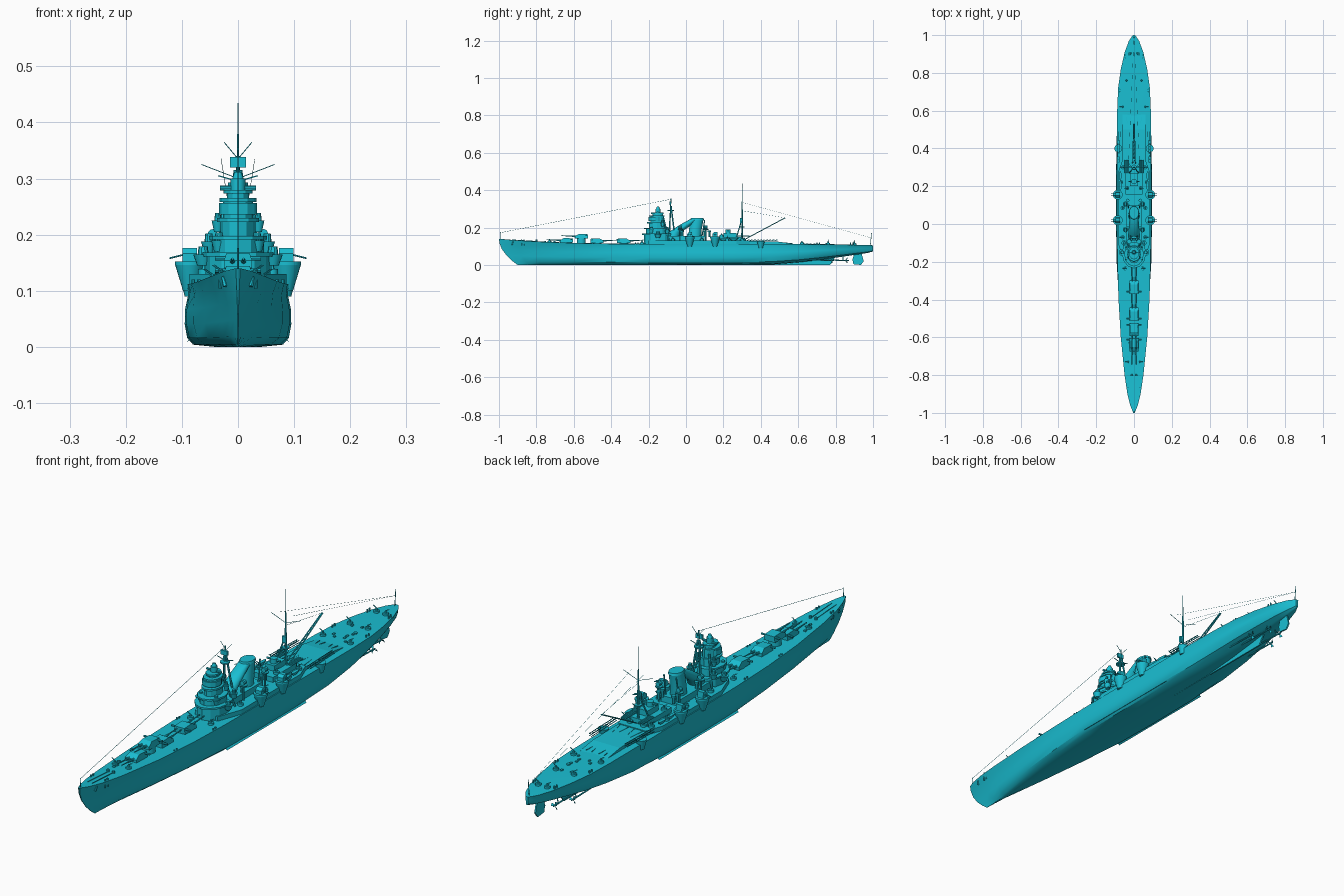
import bpy, bmesh, math, random
from mathutils import Vector

random.seed(4)
MAT = bpy.data.materials.new("teal")
MAT.diffuse_color = (0.01, 0.52, 0.65, 1)
SIDES = (-1, 1)


def mesh(name, verts, faces, smooth=False):
    me = bpy.data.meshes.new(name)
    me.from_pydata(verts, [], faces)
    bm = bmesh.new()
    bm.from_mesh(me)
    bmesh.ops.remove_doubles(bm, verts=bm.verts, dist=1e-6)
    bmesh.ops.recalc_face_normals(bm, faces=bm.faces)
    bm.to_mesh(me)
    bm.free()
    me.materials.append(MAT)
    ob = bpy.data.objects.new(name, me)
    bpy.context.collection.objects.link(ob)
    if smooth:
        bpy.context.view_layer.objects.active = ob
        ob.select_set(True)
        bpy.ops.object.shade_smooth_by_angle(angle=math.radians(35))
        ob.select_set(False)
    return ob


def loft(name, rings, smooth=False):
    n = len(rings[0])
    faces = [(i*n + j, i*n + (j+1) % n, (i+1)*n + (j+1) % n, (i+1)*n + j)
             for i in range(len(rings)-1) for j in range(n)]
    faces += [tuple(range(n)), tuple(range((len(rings)-1)*n, len(rings)*n))]
    return mesh(name, [p for r in rings for p in r], faces, smooth)


def box(name, x, y, z0, z1, w, l, taper=1.0):
    ring = lambda z, k: [(x+a*w/2*k, y+b*l/2*k, z) for a, b in ((-1, -1), (1, -1), (1, 1), (-1, 1))]
    return loft(name, [ring(z0, 1), ring(z1, taper)])


def oval(x, y, z, rx, ry, n=16):
    return [(x+rx*math.cos(2*math.pi*i/n), y+ry*math.sin(2*math.pi*i/n), z) for i in range(n)]


def drum(name, x, y, z0, z1, r0, r1=None, stretch=1.0, n=16):
    r1 = r0 if r1 is None else r1
    return loft(name, [oval(x, y, z0, r0, r0*stretch, n), oval(x, y, z1, r1, r1*stretch, n)], True)


def rod(name, p, q, r, r2=None, n=6):
    p, q = Vector(p), Vector(q)
    d = (q-p).normalized()
    u = d.orthogonal().normalized()
    v = d.cross(u)
    ring = lambda c, k: [c + k*(math.cos(2*math.pi*i/n)*u + math.sin(2*math.pi*i/n)*v) for i in range(n)]
    return loft(name, [ring(p, r), ring(q, r if r2 is None else r2)])


def slab(name, profile, x0, x1):
    return loft(name, [[(x, y, z) for y, z in profile] for x in (x0, x1)])


# Hull stations: y, keel z, deck z, deck half-width, waterline half-width, bottom half-width
stations = [(-1, .0, .14, .004, .001, .001), (-.96, .0, .136, .02, .007, .002),
            (-.9, .0, .131, .035, .016, .005), (-.8, .0, .125, .050, .031, .013),
            (-.6, .0, .117, .070, .058, .036), (-.4, .0, .113, .082, .079, .058),
            (-.2, .0, .112, .088, .092, .075), (0, .0, .112, .090, .095, .080),
            (.25, .0, .112, .090, .095, .078), (.45, .002, .112, .090, .092, .064),
            (.6, .014, .111, .089, .086, .046), (.72, .028, .110, .084, .076, .032),
            (.82, .042, .109, .070, .059, .022), (.91, .055, .107, .049, .040, .014),
            (.97, .064, .106, .027, .021, .008), (1, .072, .105, .006, .005, .003)]
rings = []
for y, zk, zd, wd, wm, wb in stations:
    h = zd - zk
    rake = .1*max(0, 1-(y+1)/.25)
    half = [(wb*.5, zk), (wb, zk+h*.035), (wb*.3+wm*.7, zk+h*.14), (wm, zk+h*.36),
            (wm*.85+wd*.15, zk+h*.6), (wm*.4+wd*.6-.003*(wm > .05), zk+h*.82), (wd, zd)]
    full = half + [(0, zd+wd*.02)] + [(-a, b) for a, b in reversed(half)]
    rings.append([(a, y + rake*(1-b/zd)**2, b) for a, b in full])
loft("hull", rings, True)

# Underwater fittings
slab("skeg", [(-.85, .0), (.77, .0), (.80, .045), (.4, .02), (-.85, .02)], -.003, .003)
slab("rudder", [(.895, .004), (.935, .0), (.95, .02), (.94, .058), (.90, .062), (.89, .03)], -.003, .003)
for s in SIDES:
    loft("bilge_keel", [[(s*.076, y, .018), (s*.078, y, .021), (s*.092, y, .008)] for y in (-.2, .3)])
    for x, y in ((.026, .86), (.05, .78)):
        rod("propeller_shaft", (s*x, y-.17, .028), (s*x, y, .024), .003)
        rod("shaft_strut", (s*x, y-.02, .025), (s*x*.7, y-.02, .06), .002)
        rod("propeller_hub", (s*x, y-.006, .024), (s*x, y+.012, .024), .005, .002, 8)
        for k in range(3):
            a = k*2*math.pi/3
            c, e = math.cos(a), math.sin(a)
            mesh("propeller_blade", [(s*x, y, .024), (s*x+.016*c-.006*e, y-.003, .024+.016*e+.006*c),
                                     (s*x+.016*c+.006*e, y+.004, .024+.016*e-.006*c)], [(0, 1, 2)])


# Main gun turrets; d is the firing direction along y
def turret(y, z, d):
    drum("barbette", 0, y, .105, z+.004, .024, n=20)
    prof = [(-.036, .003), (-.036, .026), (.012, .028), (.034, .016), (.034, .003)]
    loft("turret_house", [[(k*(.025 if j not in (1, 2) else .021), y+d*a, z+b)
                           for j, (a, b) in enumerate(prof)] for k in SIDES])
    rod("turret_rangefinder", (-.041, y-d*.027, z+.02), (.041, y-d*.027, z+.02), .004, n=8)
    for s in SIDES:
        rod("gun_sleeve", (s*.010, y+d*.025, z+.014), (s*.010, y+d*.05, z+.016), .005, .004, 8)
        rod("gun_barrel", (s*.010, y+d*.05, z+.016), (s*.010, y+d*.105, z+.019), .0028, .002, 8)


for y, z, d in ((-.64, .116, -1), (-.56, .138, -1), (-.475, .114, 1), (-.332, .114, 1)):
    turret(y, z, d)

# Midship deckhouses
loft("shelter_deck", [[(-w, -.2, z), (w, -.2, z), (.086, -.1, z), (.086, .27, z), (.06, .34, z),
                       (-.06, .34, z), (-.086, .27, z), (-.086, -.1, z)] for z, w in ((.105, .05), (.130, .05))])
box("funnel_deckhouse", 0, .0, .13, .155, .08, .2)
box("aft_deckhouse", 0, .23, .13, .15, .09, .15)
box("aft_control_house", 0, .235, .15, .172, .04, .07)
drum("aft_director", 0, .225, .172, .19, .014)
rod("aft_rangefinder", (-.03, .225, .183), (.03, .225, .183), .004)

# Bridge tower: stacked tiers y, z0, z1, half-width, half-length
for y, z0, z1, w, l in ((-.15, .112, .165, .058, .075), (-.155, .165, .195, .046, .06),
                        (-.155, .195, .227, .031, .043), (-.153, .227, .262, .027, .036),
                        (-.15, .262, .277, .02, .028)):
    loft("bridge_tier", [oval(0, y, z, w, l, 12) for z in (z0, z1)])
    loft("bridge_gallery", [oval(0, y-.004, z, w+.006, l+.006, 12) for z in (z1-.004, z1+.003)])
loft("compass_bridge", [oval(0, -.165, z, .034, .036, 12) for z in (.236, .256)])
drum("main_director", 0, -.15, .277, .3, .013)
rod("main_rangefinder", (-.032, -.15, .283), (.032, -.15, .283), .0045, n=8)
drum("director_cap", 0, -.15, .3, .312, .010, .006)
for s in SIDES:
    for x, y, z, r in ((.034, -.185, .19, .014), (.062, -.15, .165, .018), (.036, -.125, .225, .011),
                       (.052, -.10, .188, .014)):
        drum("bridge_wing", s*x, y, z-.02, z, r*.6, r)
        drum("bridge_wing_director", s*x, y, z, z+.014, r*.55, r*.45, n=10)
    rod("bridge_strut", (s*.05, -.09, .13), (s*.018, -.12, .25), .004)

# Funnel with two joined uptakes
loft("funnel_forward_uptake", [oval(0, y, z, rx, ry, 20) for y, z, rx, ry in
     ((-.075, .13, .03, .035), (-.055, .178, .03, .033), (.0, .215, .026, .032), (.045, .243, .023, .026))], True)
loft("funnel_main_uptake", [oval(0, y, z - (b-.045)*.0, rx, ry, 20) for y, z, rx, ry, b in
     ((.045, .13, .031, .035, 0), (.05, .19, .028, .034, 0), (.06, .245, .025, .034, 0))], True)
drum("funnel_cap", 0, .06, .241, .250, .027, .025, 1.35, 20)
for s in SIDES:
    rod("steam_pipe", (s*.03, .085, .15), (s*.027, .1, .24), .003)
    for y in (-.02, .1, .125):
        drum("vent", s*.033, y, .15, .175, .006, n=8)
        drum("vent_cowl", s*.033, y, .175, .183, .009, n=8)
    # Searchlight platforms beside the funnel
    for y in (-.03, .105):
        rod("searchlight_post", (s*.045, y, .13), (s*.045, y, .19), .004)
        drum("searchlight_platform", s*.045, y, .188, .192, .014)
        rod("searchlight", (s*.045, y-.009, .201), (s*.045, y+.009, .201), .009, n=10)

# Heavy anti-aircraft mounts on sponsons
for s in SIDES:
    for y in (.02, .155):
        drum("gun_sponson", s*.086, y, .10, .146, .012, .026, n=20)
        drum("sponson_rim", s*.086, y, .146, .152, .026, n=20)
        loft("secondary_shield", [[(s*.086+k*.013, y+a, .152+b) for a, b in
             ((-.014, 0), (-.014, .014), (-.004, .024), (.012, .024), (.014, 0))] for k in SIDES])
        for k in SIDES:
            rod("secondary_barrel", (s*.09, y+k*.005, .166), (s*.122, y+k*.005, .158), .0016)
    # Light anti-aircraft mounts
    for x, y, z in ((.06, -.07, .13), (.06, .085, .13), (.036, .19, .15), (.058, .3, .13), (.03, .31, .13),
                    (.068, .22, .13), (.045, -.235, .112), (.06, .62, .11), (.04, .76, .109), (.03, -.73, .12),
                    (.02, .9, .107)):
        drum("light_gun_tub", s*x, y, z, z+.009, .011, n=12)
        drum("light_gun_pedestal", s*x, y, z+.009, z+.018, .005, .003, n=8)
        for k in SIDES:
            rod("light_gun_barrel", (s*x+k*.002, y, z+.016), (s*(x+.014)+k*.002, y, z+.026), .001, n=4)
    # Ship's boats and torpedo tubes
    for y in (.2, .255):
        loft("boat", [oval(s*.073, y, z, r, r*3.6, 12) for z, r in ((.132, .003), (.139, .0065), (.144, .007))])
    for k in range(3):
        rod("torpedo_tube", (s*(.03+k*.008), .27, .155), (s*(.03+k*.008), .34, .155), .0035, n=8)

# Aircraft deck, catapults and handling rails
slab("aircraft_deck", [(.32, .105), (.32, .127), (.5, .124), (.58, .112), (.58, .105)], -.06, .06)
for s in SIDES:
    drum("catapult_base", s*.083, .4, .09, .128, .012, .021)
    for z in (.130, .139):
        for dx in (-.005, .005):
            rod("catapult_rail", (s*.083+dx, .325, z), (s*.078+dx, .49, z), .0015, n=4)
    for k in range(10):
        y = .325 + k*.0165
        rod("catapult_lattice", (s*.0825, y, .130), (s*.082, y+.016, .139), .0013, n=4)
    for x0, x1 in ((.012, .04), (.05, .015)):
        rod("aircraft_rail", (s*x0, .34, .128), (s*x1, .57, .116), .0018, n=4)

# Boat crane and main mast
for s in SIDES:
    rod("crane_boom_side", (s*.007, .32, .14), (s*.002, .53, .252), .0025)
crane = lambda t: (.007-.005*t, .32+.21*t, .14+.112*t)
for k in range(10):
    x, y, z = crane(k/10)
    x2, y2, z2 = crane((k+1)/10)
    rod("crane_brace", (-x, y, z), (x2, y2, z2), .0015, n=4)
rod("crane_cable", (0, .3, .29), (0, .53, .252), .0006, n=3)
rod("main_mast", (0, .3, .13), (0, .3, .34), .005, .003, 8)
rod("main_topmast", (0, .3, .34), (0, .3, .435), .0018, .0008)
for s in SIDES:
    rod("main_mast_leg", (s*.03, .265, .13), (0, .3, .25), .003)
    rod("main_yard", (0, .3, .30), (s*.065, .3, .325), .001, n=4)
    rod("fore_mast_leg", (s*.022, -.06, .155), (s*.004, -.08, .315), .004)
    rod("fore_yard", (0, -.075, .335), (s*.025, -.075, .365), .001, n=4)
    rod("fore_spreader", (0, -.08, .295), (s*.035, -.08, .305), .0015, n=4)
drum("main_mast_platform", 0, .3, .2, .205, .014)
box("main_mast_radar", 0, .292, .225, .25, .018, .008)

# Fore mast
rod("fore_mast", (0, -.09, .15), (0, -.08, .355), .005, .002, 8)
drum("fore_mast_platform", 0, -.082, .288, .293, .018)
box("fore_mast_radar", 0, -.085, .32, .338, .028, .008)

# Staffs and aerial wires
rod("jack_staff", (0, -.99, .138), (0, -.992, .176), .0015)
rod("ensign_staff", (0, .985, .1), (0, .992, .17), .0015)
rod("fore_aerial", (0, -.99, .173), (0, -.078, .352), .0008, n=3)
for s in SIDES:
    rod("aft_aerial", (s*.03, .3, .335), (0, .99, .145), .0005, n=3)

# Deck fittings
breakwater = [(-.062, -.545), (0, -.72), (.062, -.545)]
for s in SIDES:
    rod("anchor_chain", (s*.01, -.93, .135), (s*.01, -.8, .127), .0016, n=4)
    drum("capstan", s*.012, -.80, .123, .135, .006, .005, n=10)
    rod("anchor", (s*.022, -.93, .108), (s*.027, -.925, .125), .005, .003)
    for y, x in ((-.88, .032), (-.5, .07), (-.27, .08), (.7, .075), (.88, .047)):
        for k in (0, .014):
            drum("bollard", s*x, y+k, .104, .137 if y < -.8 else .12, .003, n=8)
    for k in range(8):
        x, y = random.uniform(.012, .05), random.choice((-1, 1))*random.uniform(.62, .78)
        box("deck_hatch", s*x*.8, y, .105, .127 if y < 0 else .116, .008, .01)
